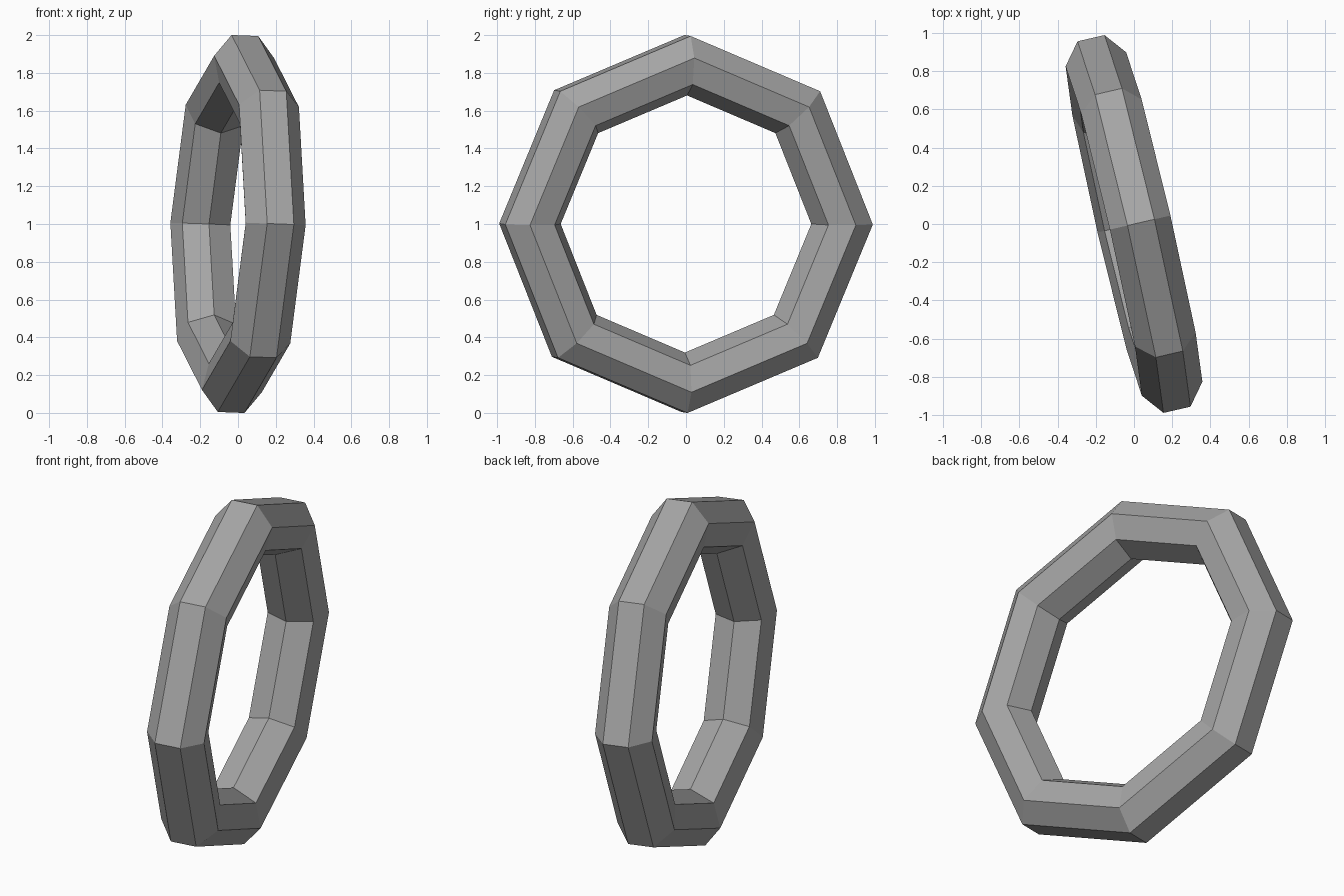
import bpy, bmesh
from math import pi, cos, sin, radians
from mathutils import Matrix, Vector

cube = bpy.data.objects.get("Cube")
if cube:
    bpy.data.objects.remove(cube, do_unlink=True)

MAJOR_SIDES, MINOR_SIDES = 8, 7
MAJOR_RADIUS, MINOR_RADIUS = 0.848, 0.167

# Plain grey finish
grey = bpy.data.materials.new("grey")
grey.use_nodes = True
colour = (0.38, 0.38, 0.38, 1)
grey.diffuse_color = colour
grey.node_tree.nodes["Principled BSDF"].inputs["Base Color"].default_value = colour

# Ring: seven-sided tube with its flat side outward, swept round an octagon
bm = bmesh.new()
loops = []
for i in range(MAJOR_SIDES):
    turn = 2 * pi * i / MAJOR_SIDES
    loop = []
    for j in range(MINOR_SIDES):
        angle = 2 * pi * (j + 0.5) / MINOR_SIDES
        radius = MAJOR_RADIUS + MINOR_RADIUS * cos(angle)
        loop.append(bm.verts.new((MINOR_RADIUS * sin(angle),
                                  radius * cos(turn), radius * sin(turn))))
    loops.append(loop)
for i in range(MAJOR_SIDES):
    a, b = loops[i], loops[(i + 1) % MAJOR_SIDES]
    for j in range(MINOR_SIDES):
        k = (j + 1) % MINOR_SIDES
        bm.faces.new((a[j], b[j], b[k], a[k]))
bmesh.ops.recalc_face_normals(bm, faces=bm.faces)

# Stand the ring upright, turned and leaning slightly
pose = Matrix.Rotation(radians(13.03), 4, 'Z') @ Matrix.Rotation(radians(2.15), 4, 'Y')
bm.transform(Matrix.Translation(Vector((0, 0, 1))) @ pose)

mesh = bpy.data.meshes.new("ring")
bm.to_mesh(mesh)
bm.free()
mesh.materials.append(grey)
ring = bpy.data.objects.new("ring", mesh)
bpy.context.collection.objects.link(ring)
